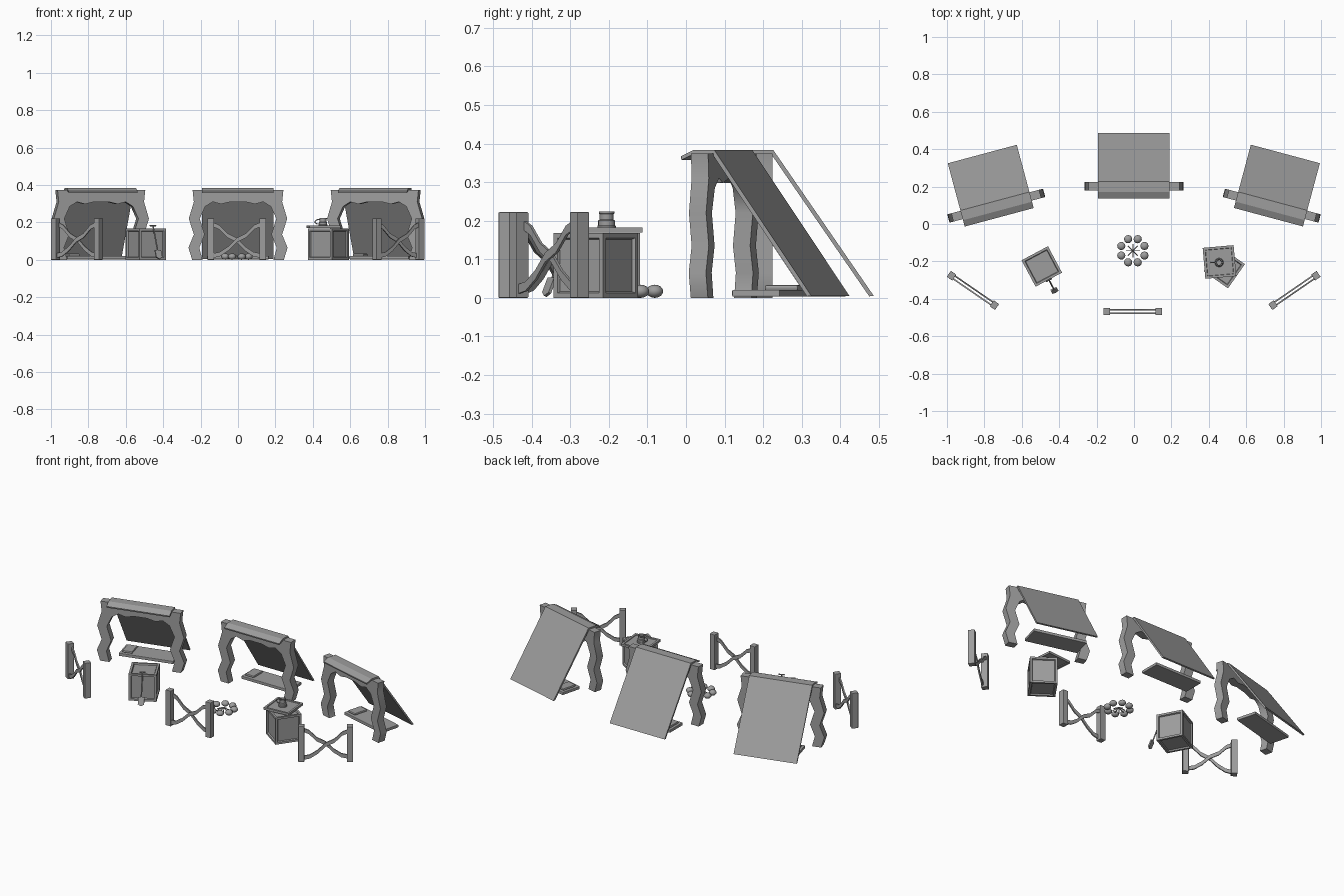
import bpy, bmesh, math
from mathutils import Matrix, Vector

if "Cube" in bpy.data.objects:
    bpy.data.objects.remove(bpy.data.objects["Cube"])

GREY = bpy.data.materials.new("dark_grey")
GREY.diffuse_color = (.34, .34, .34, 1)
GREY.use_nodes = True
GREY.node_tree.nodes["Principled BSDF"].inputs["Base Color"].default_value = GREY.diffuse_color

def place(x, y, deg):
    return Matrix.Translation((x, y, 0)) @ Matrix.Rotation(math.radians(deg), 4, 'Z')

def finish(bm, name, mat, smooth=0):
    bmesh.ops.recalc_face_normals(bm, faces=bm.faces)
    me = bpy.data.meshes.new(name)
    bm.to_mesh(me)
    bm.free()
    me.materials.append(GREY)
    ob = bpy.data.objects.new(name, me)
    bpy.context.collection.objects.link(ob)
    ob.matrix_world = mat
    if smooth:
        for p in me.polygons:
            p.use_smooth = True
        me.set_sharp_from_angle(angle=math.radians(smooth))
    return ob

def prism(name, pts, lo, hi, mat, axis='Y', smooth=0):
    """Extrude a closed profile: xz points along Y, or yz points along X."""
    bm = bmesh.new()
    co = lambda a, b, d: (a, d, b) if axis == 'Y' else (d, a, b)
    f = bm.faces.new([bm.verts.new(co(a, b, lo)) for a, b in pts])
    r = bmesh.ops.extrude_face_region(bm, geom=[f])
    move = Vector((0, hi - lo, 0) if axis == 'Y' else (hi - lo, 0, 0))
    bmesh.ops.translate(bm, vec=move, verts=[v for v in r['geom'] if isinstance(v, bmesh.types.BMVert)])
    bm.faces.ensure_lookup_table()
    if not any(f.normal.dot(move) < 0 and all(abs((v.co - u.co).dot(move)) < 1e-9 for v in f.verts for u in f.verts)
               for f in bm.faces) and len(bm.faces) == len(pts) + 1:
        bmesh.ops.holes_fill(bm, edges=[e for e in bm.edges if e.is_boundary])
    return finish(bm, name, mat, smooth)

def box(name, size, loc, mat, inset=0, depth=0, bevel=0):
    bm = bmesh.new()
    bmesh.ops.create_cube(bm, size=1)
    bmesh.ops.scale(bm, vec=size, verts=bm.verts)
    bmesh.ops.translate(bm, vec=loc, verts=bm.verts)
    if inset:
        # flat frame, then a sloped recess into the panel
        faces = [f for f in bm.faces if f.calc_area() > 0.02]
        bmesh.ops.inset_individual(bm, faces=faces, thickness=inset)
        bmesh.ops.inset_individual(bm, faces=faces, thickness=depth * .6, depth=-depth)
    if bevel:
        bmesh.ops.bevel(bm, geom=bm.edges[:], offset=bevel, segments=2, affect='EDGES', profile=0.5)
    return finish(bm, name, mat)

def lathe(name, prof, mat, n=16):
    bm = bmesh.new()
    rings = [[bm.verts.new((r * math.cos(2 * math.pi * i / n), r * math.sin(2 * math.pi * i / n), z))
              for i in range(n)] for r, z in prof]
    for a, b in zip(rings, rings[1:]):
        for i in range(n):
            j = (i + 1) % n
            bm.faces.new((a[i], a[j], b[j], b[i]))
    bm.faces.new(rings[0])
    bm.faces.new(rings[-1])
    return finish(bm, name, mat, 35)

def rod(name, a, b, r, mat, n=8):
    a, b = Vector(a), Vector(b)
    bm = bmesh.new()
    bmesh.ops.create_cone(bm, cap_ends=True, segments=n, radius1=r, radius2=r, depth=(b - a).length)
    q = (b - a).to_track_quat('Z', 'Y').to_matrix().to_4x4()
    bmesh.ops.transform(bm, matrix=Matrix.Translation((a + b) / 2) @ q, verts=bm.verts)
    return finish(bm, name, mat)

# Lean-to tents: wavy timber arch, folded roof sheet, bed and pillow
OUTER = [(.245, 0), (.265, .065), (.236, .135), (.263, .22), (.236, .31), (.243, .374)]
INNER = [(.04, .31), (.09, .298), (.135, .31), (.175, .285), (.205, .22), (.178, .135), (.207, .065), (.19, 0)]
ARCH = ([(-x, z) for x, z in OUTER] + OUTER[::-1] + INNER[::-1] + [(-x, z) for x, z in INNER])
ROOF = [(-.063, .367), (-.028, .384), (.026, .384), (.287, .005), (.275, .004),
        (.02, .374), (-.026, .374), (-.061, .358)]

def tent(m):
    prism("tent_arch", ARCH, -.022, .024, m, smooth=65)
    prism("tent_roof", ROOF, -.192, .19, m, 'X')
    box("tent_bed", (.33, .128, .018), (0, .131, .012), m, bevel=.003)
    box("tent_pillow", (.06, .09, .014), (-.12, .131, .026), m, bevel=.005)

tent(place(0, .2, 0))
tent(place(-.736, .097, 15))
tent(place(.736, .097, -15))

# Fences: two posts and a pair of crossed wavy boards
BOARD = [(-.13, .19), (-.095, .175), (-.05, .13), (0, .105), (.045, .06), (.09, .03), (.13, .022)]

def fence(m):
    for s in (-1, 1):
        box("fence_post", (.035, .038, .222), (s * .139, 0, .111), m, bevel=.002)
        pts = [(s * x, z + .012) for x, z in BOARD] + [(s * x, z - .012) for x, z in BOARD[::-1]]
        prism("fence_board", pts, s * .009 - .004, s * .009 + .004, m, smooth=65)

fence(place(-.007, -.467, 0))
fence(place(.858, -.355, 34.5))
fence(place(-.861, -.355, -34.5))

# Crates with recessed panels
left, right = place(-.493, -.227, 28), place(.483, -.234, -35)
box("crate_left", (.16, .16, .168), (0, 0, .084), left, .018, .008)
box("crate_right", (.158, .158, .168), (0, 0, .084), right, .018, .008)
box("crate_lid", (.166, .166, .014), (0, 0, .176), place(.457, -.203, 5), .018, .004)

# Shovel leaning on the left crate
foot, grip = Vector((0, -.137, .045)), Vector((0, -.082, .183))
rod("shovel_handle", foot, grip, .004, left)
rod("shovel_grip", grip - Vector((.018, 0, 0)), grip + Vector((.018, 0, 0)), .004, left)
tilt = left @ Matrix.Translation((0, -.158, 0)) @ Matrix.Rotation(math.radians(-23), 4, 'X')
prism("shovel_blade", [(-.018, .056), (.018, .056), (.018, .014), (0, .004), (-.018, .014)], -.004, .004, tilt)

# Mug with banded sides and a side handle
mug = place(.455, -.206, 0)
lathe("mug_body", [(.024, .178), (.024, .186), (.022, .188), (.022, .2), (.018, .203), (.018, .217),
                   (.02, .219), (.02, .224), (.014, .224), (.013, .19)], mug)
arc = [(-.018 - .026 * math.sin(math.pi * i / 6), 0, .203 + .013 * math.cos(math.pi * i / 6)) for i in range(7)]
for a, b in zip(arc, arc[1:]):
    rod("mug_handle", a, b, .003, mug, 6)

# Campfire: ring of stones around radial sticks
fire = place(-.006, -.143, 0)
for i in range(8):
    t = math.radians(22.5 + 45 * i)
    d = Vector((math.cos(t), math.sin(t), 0))
    bm = bmesh.new()
    bmesh.ops.create_uvsphere(bm, u_segments=12, v_segments=8, radius=1)
    bmesh.ops.scale(bm, vec=(.022, .022, .017), verts=bm.verts)
    bmesh.ops.translate(bm, vec=d * .067 + Vector((0, 0, .017)), verts=bm.verts)
    finish(bm, "fire_stone", fire, 180)
    t -= math.radians(22.5)
    d = Vector((math.cos(t), math.sin(t), 0))
    rod("fire_stick", d * .036 + Vector((0, 0, .004)), d * .002 + Vector((0, 0, .022)), .003, fire, 6)
